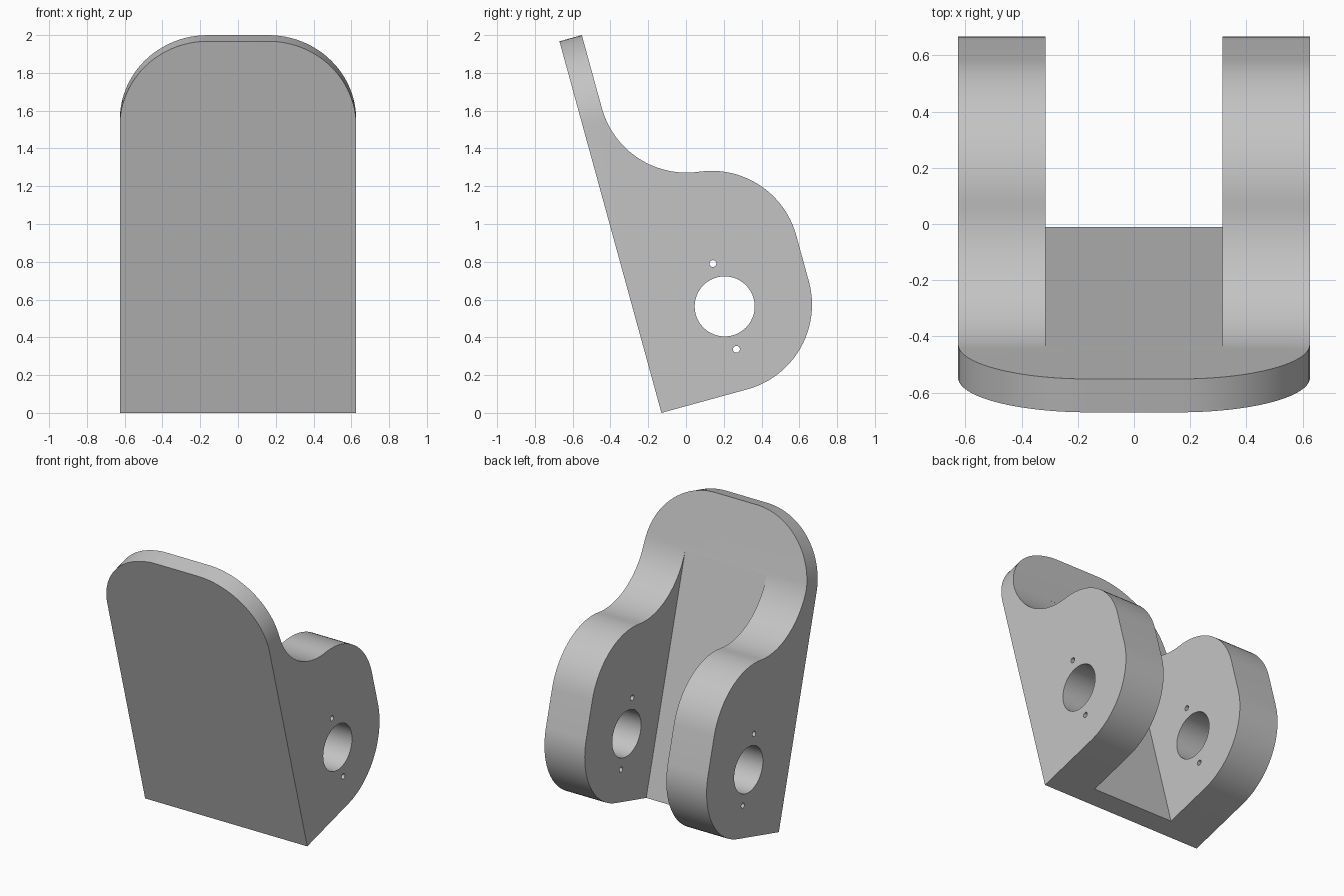
import bpy, bmesh
from math import radians, pi, cos, sin, atan2, sqrt
from mathutils import Matrix, Vector

cube = bpy.data.objects.get("Cube")
if cube:
    bpy.data.objects.remove(cube, do_unlink=True)

# Main dimensions, in the bracket's own untilted frame (y = depth, z = height)
TILT = radians(15.35)
HALF_W, HEIGHT, THICK = 0.626, 2.04, 0.123
SLOT = 0.315
R = 0.465
ARM_Y, LOW_Z, HIGH_Z = 0.472, R, 0.717
HOLE_Z = 0.455

grey = bpy.data.materials.new("plain grey")
grey.use_nodes = True
colour = (0.55, 0.55, 0.55, 1)
grey.diffuse_color = colour
grey.node_tree.nodes["Principled BSDF"].inputs["Base Color"].default_value = colour


def arc(a, b, r, start, end, steps=24):
    angles = [start + (end - start) * i / steps for i in range(steps + 1)]
    return [(a + r * cos(t), b + r * sin(t)) for t in angles]


def prism(name, points, to_3d, direction):
    """Extrude a flat outline along a direction."""
    bm = bmesh.new()
    face = bm.faces.new([bm.verts.new(to_3d(a, b)) for a, b in points])
    extruded = bmesh.ops.extrude_face_region(bm, geom=[face])
    moved = [g for g in extruded["geom"] if isinstance(g, bmesh.types.BMVert)]
    bmesh.ops.translate(bm, verts=moved, vec=Vector(direction))
    bmesh.ops.recalc_face_normals(bm, faces=bm.faces)
    mesh = bpy.data.meshes.new(name)
    bm.to_mesh(mesh)
    bm.free()
    mesh.materials.append(grey)
    obj = bpy.data.objects.new(name, mesh)
    bpy.context.collection.objects.link(obj)
    return obj


def side_prism(name, points, half):
    return prism(name, points, lambda y, z: (-half, y, z), (2 * half, 0, 0))


def carve(target, cutter, operation):
    cutter.hide_render = True
    mod = target.modifiers.new(operation, "BOOLEAN")
    mod.operation, mod.solver, mod.object = operation, "EXACT", cutter
    bpy.context.view_layer.objects.active = target
    bpy.ops.object.modifier_apply(modifier=mod.name)
    bpy.data.objects.remove(cutter, do_unlink=True)


# Side profile: back plate flowing through a hollow fillet into a rounded arm
fillet_y = THICK + R
fillet_z = HIGH_Z + sqrt((2 * R) ** 2 - (fillet_y - ARM_Y) ** 2)
join = atan2(fillet_z - HIGH_Z, fillet_y - ARM_Y)
profile = [(0, 0)]
profile += arc(ARM_Y, LOW_Z, R, -pi / 2, 0)
profile += arc(ARM_Y, HIGH_Z, R, 0, join)
profile += arc(fillet_y, fillet_z, R, join + pi, pi)[1:]
profile += [(THICK, HEIGHT + 0.1), (0, HEIGHT + 0.1)]
bracket = side_prism("clevis_bracket", profile, HALF_W + 0.1)

# Front outline with big rounded top corners
outline = [(-HALF_W, -0.5), (HALF_W, -0.5)]
outline += arc(HALF_W - R, HEIGHT - R, R, 0, pi / 2)
outline += arc(R - HALF_W, HEIGHT - R, R, pi / 2, pi)
carve(bracket, prism("outline_cutter", outline, lambda x, z: (x, -0.5, z), (0, 2, 0)), "INTERSECT")

# Slot between the two arms
floor = THICK + 0.0002
slot = [(floor, -0.5), (1.5, -0.5), (1.5, fillet_z - 0.02), (floor, fillet_z - 0.02)]
carve(bracket, side_prism("slot_cutter", slot, SLOT), "DIFFERENCE")

# Pin hole and the two small holes beside it
for offset, radius in ((0, 0.159), (0.235, 0.018), (-0.235, 0.018)):
    circle = arc(ARM_Y, HOLE_Z + offset, radius, 0, 2 * pi, 48)[:-1]
    carve(bracket, side_prism("hole_cutter", circle, 1), "DIFFERENCE")

# Lean the bracket forward and centre it
bracket.data.transform(Matrix.Translation((0, -0.13, 0)) @ Matrix.Rotation(TILT, 4, "X"))
bpy.ops.object.select_all(action="DESELECT")
bracket.select_set(True)
bpy.context.view_layer.objects.active = bracket
bpy.ops.object.shade_smooth_by_angle(angle=radians(30))
